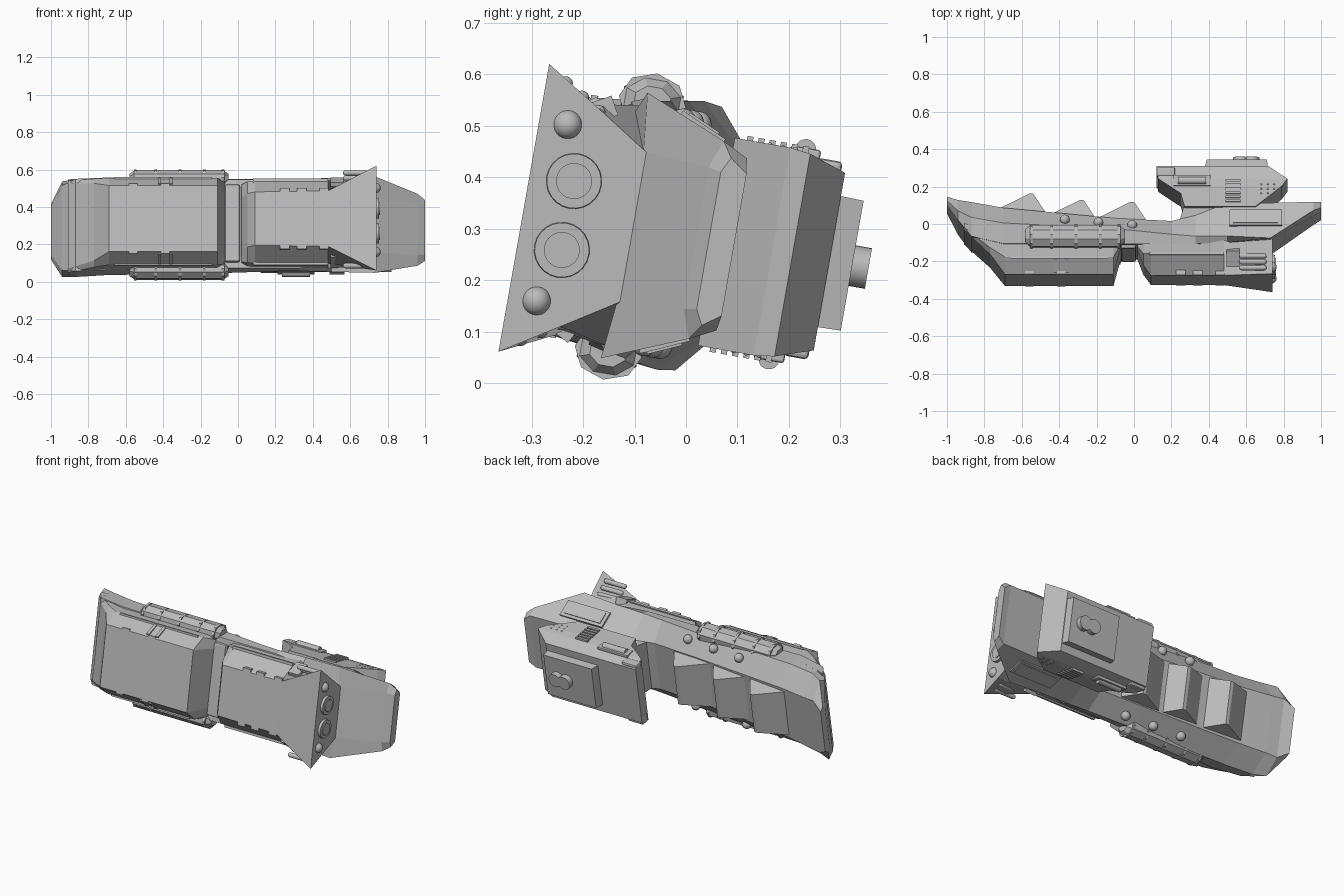
import bpy, bmesh, math
from mathutils import Matrix

if "Cube" in bpy.data.objects:
    bpy.data.objects.remove(bpy.data.objects["Cube"])

grey = bpy.data.materials.new("hull_grey")
grey.use_nodes = True
COLOUR = (0.5, 0.5, 0.5, 1)
grey.diffuse_color = COLOUR
grey.node_tree.nodes["Principled BSDF"].inputs["Base Color"].default_value = COLOUR

# The ship is built with x along it, y up and z across, then rolled as a whole
ROLL = math.radians(-10)
LIFT = 0.285


def finish(name, bm, mirror=False, smooth=False, bevel=0):
    bmesh.ops.recalc_face_normals(bm, faces=bm.faces)
    mesh = bpy.data.meshes.new(name)
    bm.to_mesh(mesh)
    bm.free()
    mesh.materials.append(grey)
    ob = bpy.data.objects.new(name, mesh)
    bpy.context.collection.objects.link(ob)
    ob.rotation_euler.x = ROLL
    ob.location.z = LIFT
    if bevel:
        mod = ob.modifiers.new("bevel", "BEVEL")
        mod.width = bevel
        mod.segments = 2
    if mirror:
        mod = ob.modifiers.new("mirror", "MIRROR")
        mod.use_axis = (False, False, True)
    if smooth:
        bpy.ops.object.select_all(action="DESELECT")
        ob.select_set(True)
        bpy.context.view_layer.objects.active = ob
        bpy.ops.object.shade_smooth_by_angle(angle=math.radians(40))
    return ob


def skin(name, rings, **options):
    """Join closed rings of points and cap both ends."""
    bm = bmesh.new()
    loops = [[bm.verts.new(p) for p in ring] for ring in rings]
    for a, b in zip(loops, loops[1:]):
        for i in range(len(a)):
            j = (i + 1) % len(a)
            bm.faces.new((a[i], a[j], b[j], b[i]))
    bm.faces.new(loops[0])
    bm.faces.new(loops[-1])
    return finish(name, bm, **options)


def hull(name, sections):
    """Each section: x, then (height, half width) pairs from keel to deck."""
    rings = []
    for x, *half in sections:
        rings.append([(x, y, z) for y, z in half] + [(x, y, -z) for y, z in reversed(half)])
    return skin(name, rings)


def stack(name, layers, **options):
    """Each layer: height, front end, rear end, half width."""
    return skin(name, [[(a, y, -w), (b, y, -w), (b, y, w), (a, y, w)] for y, a, b, w in layers], **options)


def boxes(name, centres, size, tilt=0, **options):
    bm = bmesh.new()
    for c in centres:
        m = Matrix.Translation(c) @ Matrix.Rotation(tilt, 4, "X") @ Matrix.Diagonal((*size, 1))
        bmesh.ops.create_cube(bm, size=1, matrix=m)
    return finish(name, bm, **options)


def rods(name, centres, radius, length, axis="X", sides=24, end=None, stretch=1, **options):
    bm = bmesh.new()
    turn = Matrix.Rotation(math.pi / 2, 4, "Y" if axis == "X" else "X")
    for c in centres:
        m = Matrix.Translation(c) @ Matrix.Diagonal((1, stretch, 1, 1)) @ turn
        bmesh.ops.create_cone(bm, cap_ends=True, segments=sides, radius1=radius,
                              radius2=radius if end is None else end, depth=length, matrix=m)
    return finish(name, bm, **options)


def balls(name, centres, radius, **options):
    bm = bmesh.new()
    for c in centres:
        bmesh.ops.create_uvsphere(bm, u_segments=20, v_segments=12, radius=radius,
                                  matrix=Matrix.Translation(c))
    return finish(name, bm, smooth=True, **options)


# Main hull from the bow to the overhanging stern
hull("main_hull", [
    (-1, (.08, .13), (.1, .15), (.125, .13)),
    (-.94, (-.02, .23), (.025, .26), (.1, .17)),
    (-.87, (-.11, .25), (-.01, .265), (.09, .165)),
    (-.7, (-.15, .25), (-.04, .26), (.06, .16)),
    (-.1, (-.15, .24), (-.07, .255), (.005, .15)),
    (.2, (-.15, .24), (-.1, .25), (-.01, .15)),
    (.33, (-.15, .24), (-.11, .25), (.02, .155)),
    (.5, (-.14, .22), (-.11, .255), (.085, .165)),
    (.73, (-.11, .148), (-.122, .262), (.085, .17)),
    (.96, (.02, .14), (.04, .195), (.09, .17)),
    (1, (.045, .135), (.06, .165), (.095, .14)),
])

# Forward and aft lower hulls, separated by a notch
hull("forward_lower_hull", [
    (-.91, (-.07, .23), (-.06, .25), (-.04, .26)),
    (-.77, (-.2, .21), (-.17, .24), (-.08, .255)),
    (-.69, (-.305, .18), (-.22, .235), (-.08, .25)),
    (-.11, (-.305, .18), (-.22, .235), (-.08, .25)),
    (-.07, (-.16, .17), (-.15, .22), (-.08, .24)),
])
hull("aft_lower_hull", [
    (.02, (-.17, .14), (-.16, .21), (-.08, .23)),
    (.05, (-.25, .145), (-.2, .22), (-.1, .24)),
    (.09, (-.305, .145), (-.2, .225), (-.1, .24)),
    (.48, (-.305, .15), (-.2, .225), (-.1, .24)),
    (.74, (-.32, .284), (-.21, .215), (-.1, .145)),
])

# Edge tabs, side strips and the cross frame in the notch
boxes("bow_edge_tabs", [(x, -.29, .175) for x in (-.56, -.39)], (.045, .03, .03), mirror=True)
boxes("aft_edge_tabs", [(x, -.29, .15) for x in (.25, .34, .46)], (.05, .03, .03), mirror=True)
boxes("lower_side_strip", [(-.4, -.222, .229)], (.52, .014, .02), mirror=True)
boxes("lower_side_ribs", [(x, -.26, .205) for x in (-.42, -.36)], (.018, .08, .02), tilt=.55, mirror=True)
boxes("aft_side_strip", [(.28, -.2, .224)], (.4, .014, .02), mirror=True)
boxes("notch_frame", [(-.03, -.15, 0)], (.08, .04, .42), bevel=.01)

# Ribbed pods along the flanks
skin("flank_pod", [[(x, -.11 + r * 1.25 * math.cos(k * math.pi / 4 + math.pi / 8),
                     .247 + r * math.sin(k * math.pi / 4 + math.pi / 8)) for k in range(8)]
                   for x, r in ((-.58, .03), (-.55, .051), (-.08, .051), (-.05, .03))], mirror=True)
rods("flank_pod_ribs", [(x, -.11, .247) for x in (-.55, -.44, -.31, -.18, -.08)],
     .055, .014, sides=8, stretch=1.2, mirror=True)

# Saw-tooth deck wedges: a long ramp facing the bow, a short one facing the stern
for i, (x, peak) in enumerate(((-.55, .143), (-.28, .108), (-.01, .098))):
    skin("deck_wedge_%d" % (i + 1), [[(x - .24, peak - .12, side * .15), (x - .01, peak, side * .125),
                                      (x + .01, peak, side * .125), (x + .1, peak - .14, side * .15)]
                                     for side in (-1, 1)])
balls("shoulder_domes", [(-.37, -.014, .218), (-.19, -.029, .218), (-.01, -.044, .218)], .026, mirror=True)

# Engines on the stern plate
rods("engine_nozzles", [(.735, -.233, .068)], .056, .04, end=.053, smooth=True, mirror=True)
rods("engine_cores", [(.745, -.233, .068)], .035, .03, smooth=True, mirror=True)
balls("small_engines", [(.735, -.264, .174)], .028, mirror=True)

# Finger-shaped thrusters at the flare
fingers = [(.635, -.21 - .036 * k, .208 + .022 * k) for k in range(3)]
rods("finger_thrusters", fingers, .014, .12, sides=12, smooth=True, mirror=True)
balls("finger_tips", [(x + s * .06, y, z) for x, y, z in fingers for s in (-1, 1)], .014, mirror=True)
boxes("thruster_mount", [(.53, -.22, .205)], (.07, .09, .04), tilt=.5, mirror=True)

# Stern flank panels
SLOPE = -.42
boxes("stern_panel", [(.65, -.005, .214)], (.28, .1, .012), tilt=SLOPE, mirror=True)
boxes("stern_panel_inner", [(.65, -.005, .219)], (.24, .07, .012), tilt=SLOPE, mirror=True)

# Command tower
stack("tower_neck", [(-.02, .24, .62, .15), (.08, .27, .64, .16)])
stack("command_tower", [(.06, .27, .65, .205), (.13, .25, .74, .205), (.17, .19, .79, .205),
                        (.21, .13, .82, .2), (.283, .12, .72, .175)])
stack("roof_block", [(.26, .37, .72, .13), (.328, .39, .71, .128)])
rods("roof_drums", [(x, .335, 0) for x in (.57, .63)], .04, .05, axis="Y", smooth=True)

# Tower side fittings
boxes("tower_side_box", [(.31, .2, .2)], (.2, .06, .02), mirror=True, bevel=.005)
rods("tower_side_barrel", [(.31, .2, .207)], .02, .15, sides=16, smooth=True, mirror=True)
boxes("tower_slats", [(.53, .09 + .022 * k, .205) for k in range(6)], (.08, .012, .016), mirror=True)
boxes("tower_front_cheek", [(.17, .25, .17)], (.1, .05, .05), mirror=True, bevel=.008)
balls("tower_rivets", [(.68 + .035 * k, .13 + .025 * j, .203) for k in range(3) for j in range(3) if k <= j + 1],
      .005, mirror=True)
